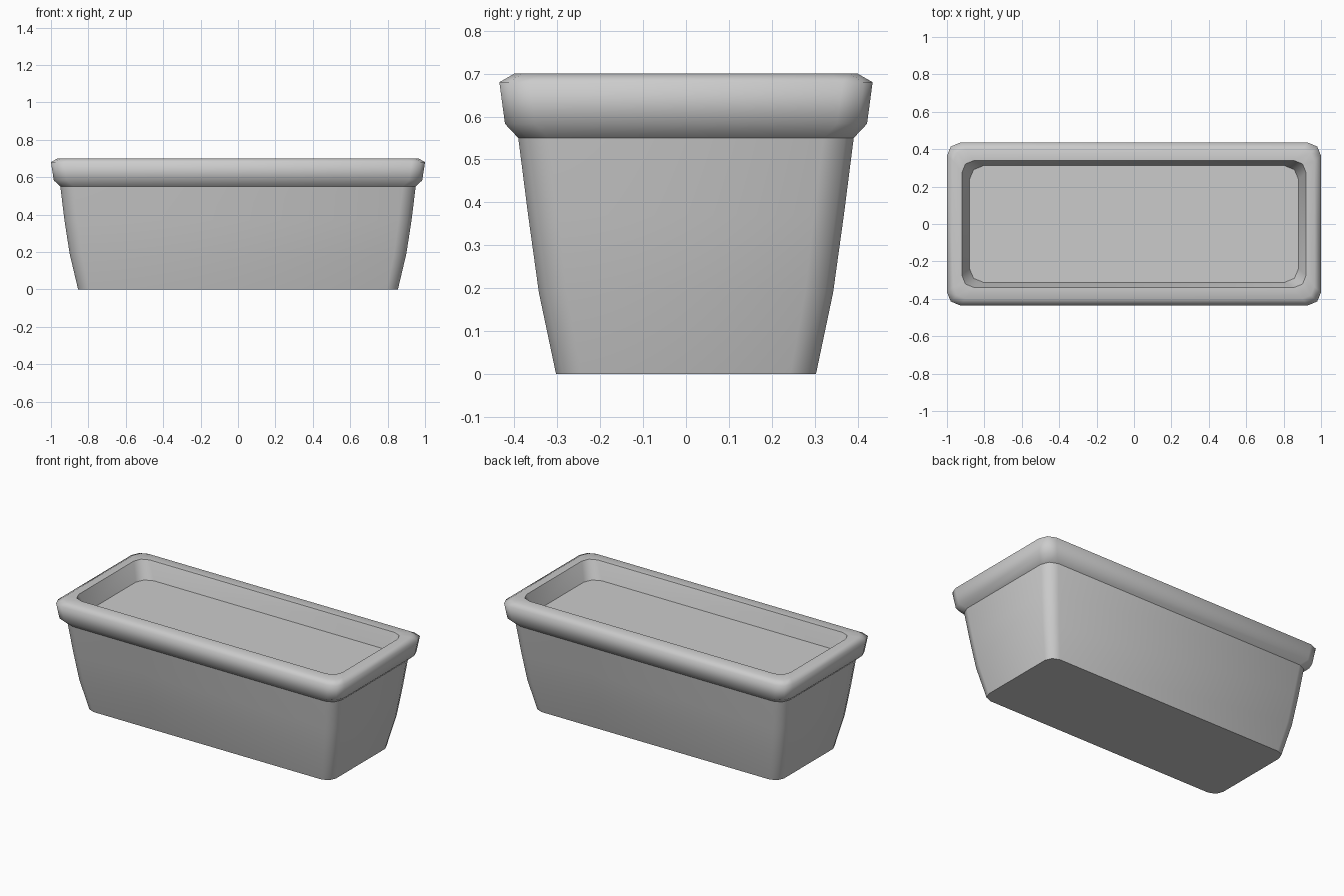
import bpy
import bmesh
from math import pi, cos, sin

old = bpy.data.objects.get("Cube")
if old:
    bpy.data.objects.remove(old)

clay = bpy.data.materials.new("light_grey_clay")
clay.use_nodes = True
GREY = (0.6, 0.6, 0.6, 1)
clay.diffuse_color = GREY
clay.node_tree.nodes["Principled BSDF"].inputs["Base Color"].default_value = GREY


def rounded_ring(bm, half_x, half_y, z, radius, steps=2):
    """Rounded rectangle of vertices, counter-clockwise from above."""
    ring = []
    for corner, (sx, sy) in enumerate([(1, 1), (-1, 1), (-1, -1), (1, -1)]):
        for i in range(steps + 1):
            a = (corner + i / steps) * pi / 2
            ring.append(bm.verts.new((sx * (half_x - radius) + radius * cos(a),
                                      sy * (half_y - radius) + radius * sin(a), z)))
    return ring


def loft(name, rings, sharp=(), cap_start=False, cap_end=False):
    """Bridge a list of (half_x, half_y, z, radius) rings into a smooth shell."""
    bm = bmesh.new()
    loops = [rounded_ring(bm, *r) for r in rings]
    n = len(loops[0])
    for a, b in zip(loops, loops[1:]):
        for i in range(n):
            j = (i + 1) % n
            bm.faces.new((a[i], a[j], b[j], b[i]))
    if cap_start:
        bm.faces.new(loops[0][::-1])
    if cap_end:
        bm.faces.new(loops[-1])
    for f in bm.faces:
        f.smooth = True
    for k in sharp:
        for i in range(n):
            bm.edges.get((loops[k][i], loops[k][(i + 1) % n])).smooth = False
    mesh = bpy.data.meshes.new(name)
    bm.to_mesh(mesh)
    bm.free()
    mesh.materials.append(clay)
    obj = bpy.data.objects.new(name, mesh)
    bpy.context.collection.objects.link(obj)
    return obj


# Tapered, slightly bowed body with a closed base
loft("planter_body", [
    (0.855, 0.303, 0.0, 0.06),
    (0.9, 0.343, 0.19, 0.065),
    (0.928, 0.368, 0.37, 0.07),
    (0.95, 0.391, 0.55, 0.07),
], sharp=[0], cap_start=True)

# Rolled rim, running over the top and down the inside wall
loft("planter_rim", [
    (0.95, 0.391, 0.55, 0.07),
    (0.985, 0.422, 0.583, 0.07),
    (1.0, 0.435, 0.68, 0.07),
    (0.965, 0.4, 0.7, 0.065),
    (0.92, 0.34, 0.698, 0.065),
    (0.88, 0.312, 0.59, 0.075),
], sharp=[4])

# Flat soil surface inside
loft("soil_surface", [(0.88, 0.312, 0.59, 0.075)], cap_end=True)
